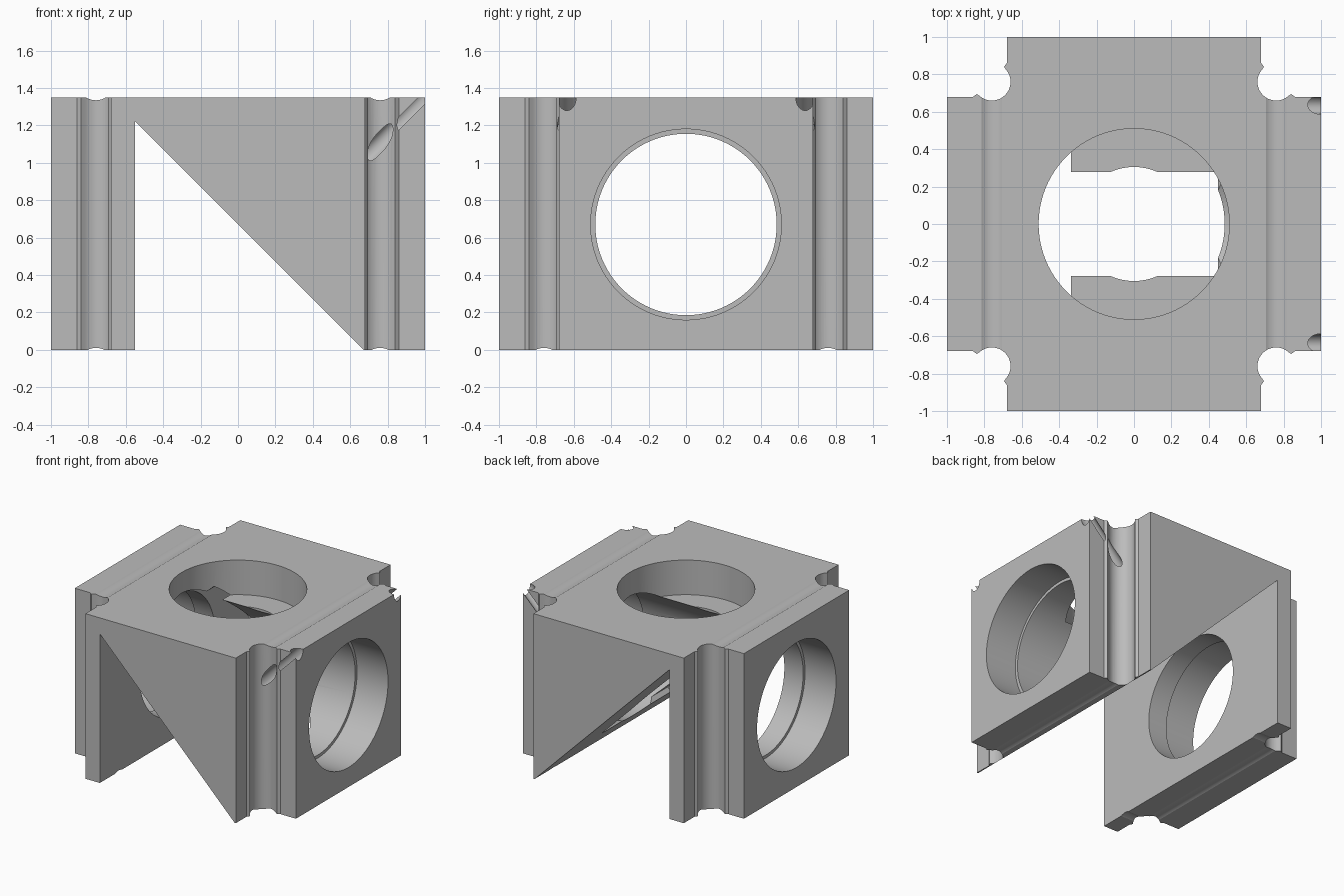
import bpy
import bmesh
from math import cos, sin, radians, pi
from mathutils import Vector

if "Cube" in bpy.data.objects:
    bpy.data.objects.remove(bpy.data.objects["Cube"], do_unlink=True)

HEIGHT = 1.35
MID = 0.67      # height of the horizontal bore axis
ROD = 0.76      # rod offset from the axes
ROD_R = 0.1

grey = bpy.data.materials.new("plain_grey")
grey.use_nodes = True
colour = (0.5, 0.5, 0.5, 1)
grey.diffuse_color = colour
grey.node_tree.nodes["Principled BSDF"].inputs["Base Color"].default_value = colour


def prism(name, points, lo, hi, place):
    """Extrude a flat outline from lo to hi; place maps (u, v, w) to x, y, z."""
    bm = bmesh.new()
    face = bm.faces.new([bm.verts.new(place(u, v, lo)) for u, v in points])
    offset = Vector(place(0, 0, hi)) - Vector(place(0, 0, lo))
    grown = bmesh.ops.extrude_face_region(bm, geom=[face], use_keep_orig=True)
    verts = [g for g in grown["geom"] if isinstance(g, bmesh.types.BMVert)]
    bmesh.ops.translate(bm, verts=verts, vec=offset)
    bmesh.ops.recalc_face_normals(bm, faces=bm.faces)
    mesh = bpy.data.meshes.new(name)
    bm.to_mesh(mesh)
    bm.free()
    mesh.materials.append(grey)
    obj = bpy.data.objects.new(name, mesh)
    bpy.context.collection.objects.link(obj)
    return obj


def rod(name, start, end, radius, sides=64):
    """Cylinder between two points."""
    start, end = Vector(start), Vector(end)
    axis = (end - start).normalized()
    side = axis.orthogonal().normalized()
    other = axis.cross(side)
    ring = [(radius * cos(2 * pi * i / sides), radius * sin(2 * pi * i / sides))
            for i in range(sides)]
    return prism(name, ring, 0, (end - start).length,
                 lambda u, v, w: start + side * u + other * v + axis * w)


def along_z(u, v, w):
    return (u, v, w)


def along_y(u, v, w):
    return (u, w, v)


# Outline of one corner: rod channel with small lead-in lips
corner = [(1, 0.68), (0.86, 0.68), (0.84, 0.695)]
for i in range(1, 24):
    a = radians(321 - i * 8)
    corner.append((ROD + ROD_R * cos(a), ROD + ROD_R * sin(a)))
corner += [(0.695, 0.84), (0.68, 0.86), (0.68, 1)]

# Mirror the corner round the four quadrants
outline = []
for sx, sy in ((1, 1), (-1, 1), (-1, -1), (1, -1)):
    part = [(x * sx, y * sy) for x, y in corner]
    outline += part if sx * sy > 0 else part[::-1]
body = prism("cube_mount_body", outline, 0, HEIGHT, along_z)

cutters = []

# Triangular opening through the front and back
cutters.append(prism("wedge_cutter", [(-0.55, 1.22), (-0.55, -0.1), (0.77, -0.1)],
                     -1.2, 1.2, along_y))

# Shallow plate recess in the sloping face
cutters.append(prism("plate_recess_cutter",
                     [(-0.42, 1.15), (0.48, 0.25), (0.4, 0.17), (-0.5, 1.07)],
                     -0.45, 0.45, along_y))

# Horizontal bore with a counterbore on each side
cutters.append(rod("side_bore_cutter", (-1.2, 0, MID), (1.2, 0, MID), 0.485, 96))
for s in (-1, 1):
    cutters.append(rod("side_counterbore_cutter", (s * 0.72, 0, MID),
                       (s * 1.2, 0, MID), 0.51, 96))

# Top bore with a flat floor and a narrower centre hole
cutters.append(rod("top_bore_cutter", (0, 0, 1.067), (0, 0, 1.5), 0.51, 96))
cutters.append(rod("centre_hole_cutter", (0, 0, MID), (0, 0, 1.2), 0.305))

for s in (-1, 1):
    # Shallow rod grooves across the top and bottom
    for z in (MID + ROD + 0.004, MID - ROD):
        cutters.append(rod("groove_cutter", (s * ROD, -1.2, z), (s * ROD, 1.2, z), ROD_R))
    cutters.append(rod("bottom_groove_cutter", (-1.2, s * ROD, MID - ROD),
                       (1.2, s * ROD, MID - ROD), ROD_R))
    # Slanted set-screw holes through the upper edge
    cutters.append(rod("screw_hole_cutter", (0.6, s * 0.637, 0.95),
                       (1.1, s * 0.637, 1.45), 0.05, 32))

# Cut everything out of the body
bpy.ops.object.select_all(action="DESELECT")
bpy.context.view_layer.objects.active = body
body.select_set(True)
for cutter in cutters:
    cutter.hide_render = True
    mod = body.modifiers.new("cut", "BOOLEAN")
    mod.operation = "DIFFERENCE"
    mod.solver = "EXACT"
    mod.object = cutter
    bpy.ops.object.modifier_apply(modifier=mod.name)
    bpy.data.objects.remove(cutter, do_unlink=True)

bpy.ops.object.shade_smooth_by_angle(angle=radians(25))
